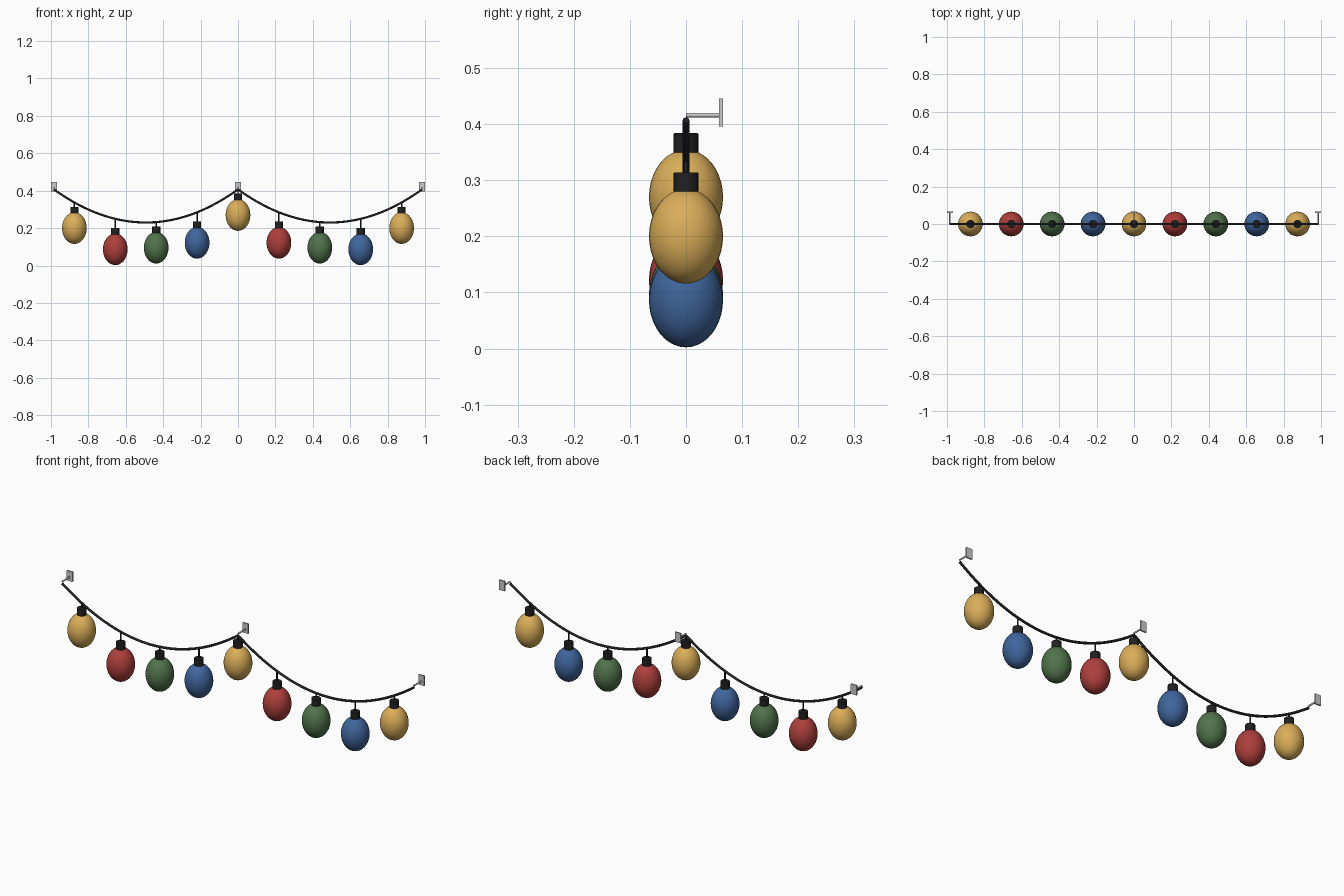
import bpy, math

if "Cube" in bpy.data.objects:
    bpy.data.objects.remove(bpy.data.objects["Cube"])

END_X, TOP_Z, SAG = 0.984, 0.407, 0.177


def material(name, rgb):
    m = bpy.data.materials.new(name)
    m.diffuse_color = (*rgb, 1)
    m.use_nodes = True
    m.node_tree.nodes["Principled BSDF"].inputs["Base Color"].default_value = m.diffuse_color
    return m


BLACK = material("black_rubber", (0.015, 0.015, 0.015))
GOLD = material("gold_glass", (0.70, 0.42, 0.10))
RED = material("red_glass", (0.42, 0.05, 0.045))
GREEN = material("green_glass", (0.08, 0.17, 0.07))
BLUE = material("blue_glass", (0.05, 0.13, 0.33))


def cable_z(x):
    t = abs(x) / END_X
    return TOP_Z - SAG * 4 * t * (1 - t)


def finish(name, mat=None, smooth=True):
    ob = bpy.context.object
    ob.name = name
    if mat:
        ob.data.materials.append(mat)
    if smooth:
        bpy.ops.object.shade_smooth_by_angle(angle=math.radians(40))
    return ob


def cylinder(name, r, depth, loc, mat=None, rot=(0, 0, 0), verts=24, bevel=0):
    bpy.ops.mesh.primitive_cylinder_add(vertices=verts, radius=r, depth=depth,
                                        location=loc, rotation=rot)
    ob = finish(name, mat)
    if bevel:
        b = ob.modifiers.new("bevel", 'BEVEL')
        b.width, b.segments = bevel, 2
    return ob


# Two sagging cable spans
for side, label in ((-1, "left"), (1, "right")):
    cu = bpy.data.curves.new(label + "_cable", 'CURVE')
    cu.dimensions = '3D'
    cu.bevel_depth = 0.006
    cu.bevel_resolution = 3
    cu.use_fill_caps = True
    sp = cu.splines.new('POLY')
    n = 40
    sp.points.add(n)
    for i, p in enumerate(sp.points):
        x = side * END_X * i / n
        p.co = (x, 0, cable_z(x), 1)
    cu.materials.append(BLACK)
    bpy.context.collection.objects.link(bpy.data.objects.new(label + "_cable", cu))

# Hanging bulbs with alternating short and long drops
colours = [GOLD, RED, GREEN, BLUE]
for i in range(9):
    x = (i - 4) * 0.2187
    z = cable_z(x)
    top = z - (0.049 if i % 2 else 0.023)
    cylinder(f"drop_wire_{i}", 0.004, z - top + 0.004, (x, 0, (z + top - 0.004) / 2), BLACK, verts=12)
    cylinder(f"socket_{i}", 0.022, 0.036, (x, 0, top - 0.018), BLACK, bevel=0.002)
    bpy.ops.mesh.primitive_uv_sphere_add(segments=32, ring_count=20, radius=1,
                                         location=(x, 0, top - 0.114))
    bpy.context.object.scale = (0.066, 0.066, 0.0845)
    finish(f"bulb_{i}", colours[i % 4])

# Wall brackets: arm and back plate
for x, label in ((-END_X, "left"), (0, "middle"), (END_X, "right")):
    cylinder(label + "_bracket_arm", 0.004, 0.062, (x, 0.031, 0.416),
             rot=(math.pi / 2, 0, 0), verts=12)
    bpy.ops.mesh.primitive_cube_add(size=1, location=(x, 0.0625, 0.421))
    bpy.context.object.scale = (0.032, 0.007, 0.05)
    finish(label + "_bracket_plate", smooth=False)
